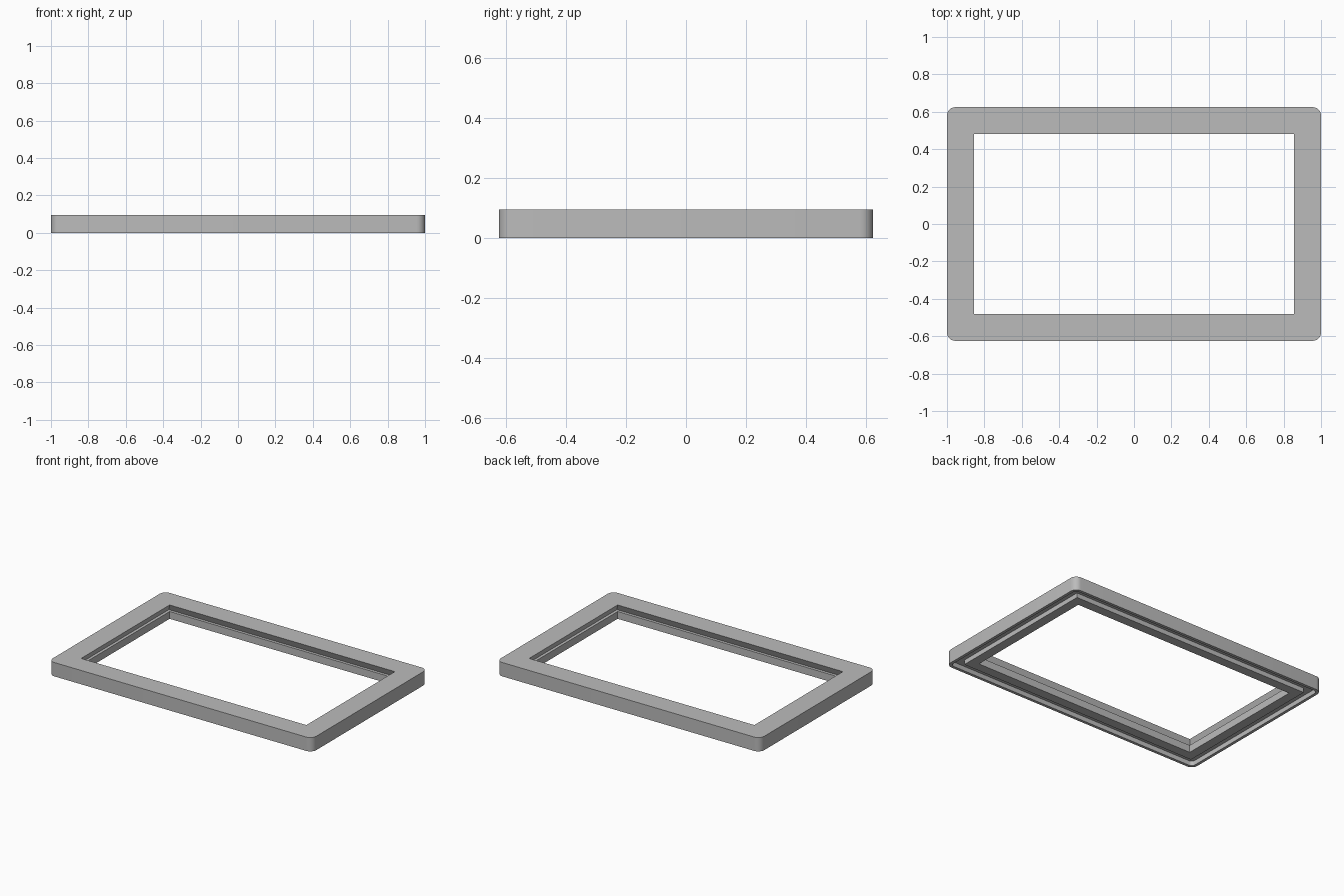
import bpy, bmesh
from math import sin, cos, pi

cube = bpy.data.objects.get("Cube")
if cube:
    bpy.data.objects.remove(cube, do_unlink=True)

HALF_X, HALF_Y, RADIUS, HEIGHT = 1.0, 0.625, 0.045, 0.095
ARC_STEPS = 7

grey = bpy.data.materials.new("plain_grey")
grey.use_nodes = True
grey.diffuse_color = (0.5, 0.5, 0.5, 1)
grey.node_tree.nodes["Principled BSDF"].inputs["Base Color"].default_value = grey.diffuse_color


def rounded_loop(bm, inset, z):
    """Rectangle inset from the outer edge; corners turn sharp once the radius is used up."""
    r = max(RADIUS - inset, 0)
    cx, cy = HALF_X - inset - r, HALF_Y - inset - r
    loop = []
    for corner, (sx, sy) in enumerate([(1, 1), (-1, 1), (-1, -1), (1, -1)]):
        for i in range(ARC_STEPS):
            a = (corner + i / (ARC_STEPS - 1)) * pi / 2
            loop.append(bm.verts.new((sx * cx + r * cos(a), sy * cy + r * sin(a), z)))
    return loop


# Rail cross-section as (inset, height): outer wall, top, undercut lip,
# inner wall, underside, and the channel behind the outer rim
profile = [
    (0, 0), (0, HEIGHT),
    (0.145, HEIGHT), (0.125, 0.05), (0.145, 0.05), (0.145, 0),
    (0.08, 0), (0.08, 0.032), (0.02, 0.032), (0.02, 0),
]

# Sweep the section around the frame
bm = bmesh.new()
loops = [rounded_loop(bm, inset, z) for inset, z in profile]
for k, a in enumerate(loops):
    b = loops[(k + 1) % len(loops)]
    for i in range(len(a)):
        j = (i + 1) % len(a)
        bm.faces.new((a[i], a[j], b[j], b[i]))
bmesh.ops.remove_doubles(bm, verts=bm.verts, dist=0.0001)
bmesh.ops.recalc_face_normals(bm, faces=bm.faces)

mesh = bpy.data.meshes.new("frame")
bm.to_mesh(mesh)
bm.free()
mesh.materials.append(grey)
frame = bpy.data.objects.new("frame", mesh)
bpy.context.collection.objects.link(frame)

# Smooth rounded corners, crisp edges
bpy.ops.object.select_all(action='DESELECT')
frame.select_set(True)
bpy.context.view_layer.objects.active = frame
bpy.ops.object.shade_smooth_by_angle(angle=pi / 6)
